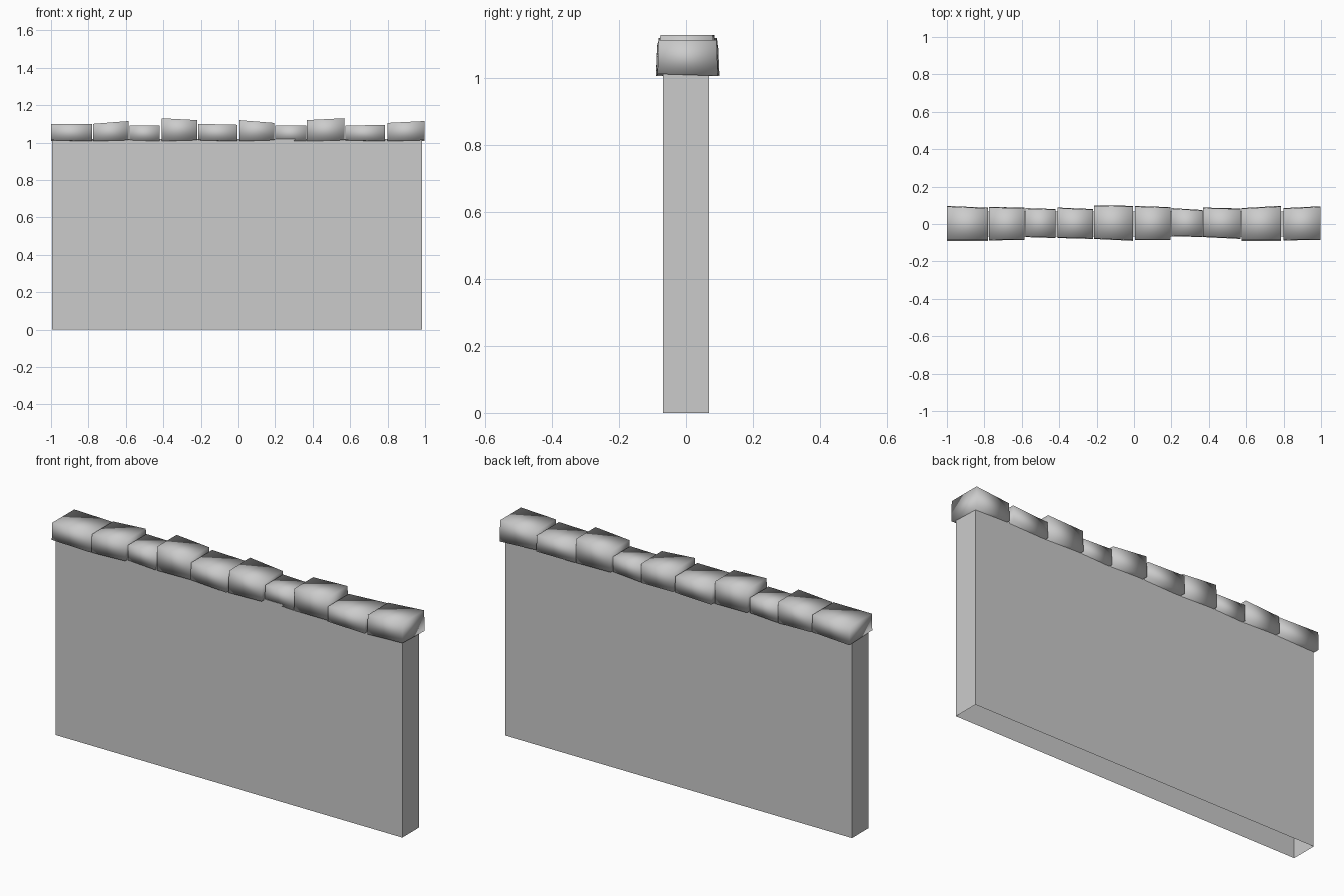
import bpy
import bmesh
from mathutils import Vector

default_cube = bpy.data.objects.get("Cube")
if default_cube:
    bpy.data.objects.remove(default_cube, do_unlink=True)


def make_material(name, colour):
    material = bpy.data.materials.new(name)
    material.use_nodes = True
    material.diffuse_color = colour
    shader = next(n for n in material.node_tree.nodes if n.type == "BSDF_PRINCIPLED")
    shader.inputs["Base Color"].default_value = colour
    return material


def make_object(name, bm, material, smooth):
    bmesh.ops.recalc_face_normals(bm, faces=bm.faces)
    for face in bm.faces:
        face.smooth = smooth
    mesh = bpy.data.meshes.new(name)
    bm.to_mesh(mesh)
    bm.free()
    mesh.materials.append(material)
    obj = bpy.data.objects.new(name, mesh)
    bpy.context.collection.objects.link(obj)
    return obj


def shaped_box(place_corner):
    """Unit cube whose corners are moved by a rule on their -1/+1 signs."""
    bm = bmesh.new()
    bmesh.ops.create_cube(bm, size=2)
    for vert in bm.verts:
        vert.co = Vector(place_corner(*vert.co))
    return bm


grey = make_material("stone grey", (0.6, 0.6, 0.6, 1))

# Wall slab, open underneath
WALL_LEFT, WALL_RIGHT, WALL_HALF_DEPTH, WALL_TOP = -0.995, 0.985, 0.068, 1.02
slab = shaped_box(lambda sx, sy, sz: (
    WALL_RIGHT if sx > 0 else WALL_LEFT,
    sy * WALL_HALF_DEPTH,
    WALL_TOP if sz > 0 else 0))
underside = [f for f in slab.faces if all(v.co.z < WALL_TOP / 2 for v in f.verts)]
bmesh.ops.delete(slab, geom=underside, context="FACES_ONLY")
make_object("wall", slab, grey, smooth=False)

# Coping stones: start and end x, front y pair, back y pair, top z pair
# (each pair runs from the start to the end; z is the height above BASE)
BASE = 1.01
STONES = [
    (-1.0, -.78, (-.09, -.09), (.097, .087), (.09, .09)),
    (-.775, -.585, (-.088, -.085), (.092, .087), (.09, .105)),
    (-.58, -.42, (-.07, -.075), (.085, .08), (.08, .08)),
    (-.41, -.22, (-.075, -.08), (.088, .08), (.12, .11)),
    (-.215, -.005, (-.08, -.09), (.1, .097), (.09, .085)),
    (.005, .195, (-.085, -.085), (.097, .09), (.11, .095)),
    (.2, .365, (-.065, -.07), (.085, .075), (.08, .08)),
    (.37, .57, (-.07, -.08), (.088, .083), (.11, .12)),
    (.575, .785, (-.09, -.09), (.085, .097), (.08, .085)),
    (.8, .998, (-.088, -.085), (.085, .095), (.095, .105)),
]


def coping_stone(index, start, end, front, back, height):
    tilt = 0.006 if index % 2 else -0.006

    def corner(sx, sy, sz):
        side = 1 if sx > 0 else 0
        x = end if side else start
        y = back[side] if sy > 0 else front[side]
        if sz > 0:
            y *= 0.96
            z = BASE + height[side]
        else:
            z = BASE + tilt * sx * sy * 0.5
        return x, y, z

    make_object(f"coping_stone_{index}", shaped_box(corner), grey, smooth=True)


for number, stone in enumerate(STONES, start=1):
    coping_stone(number, *stone)
